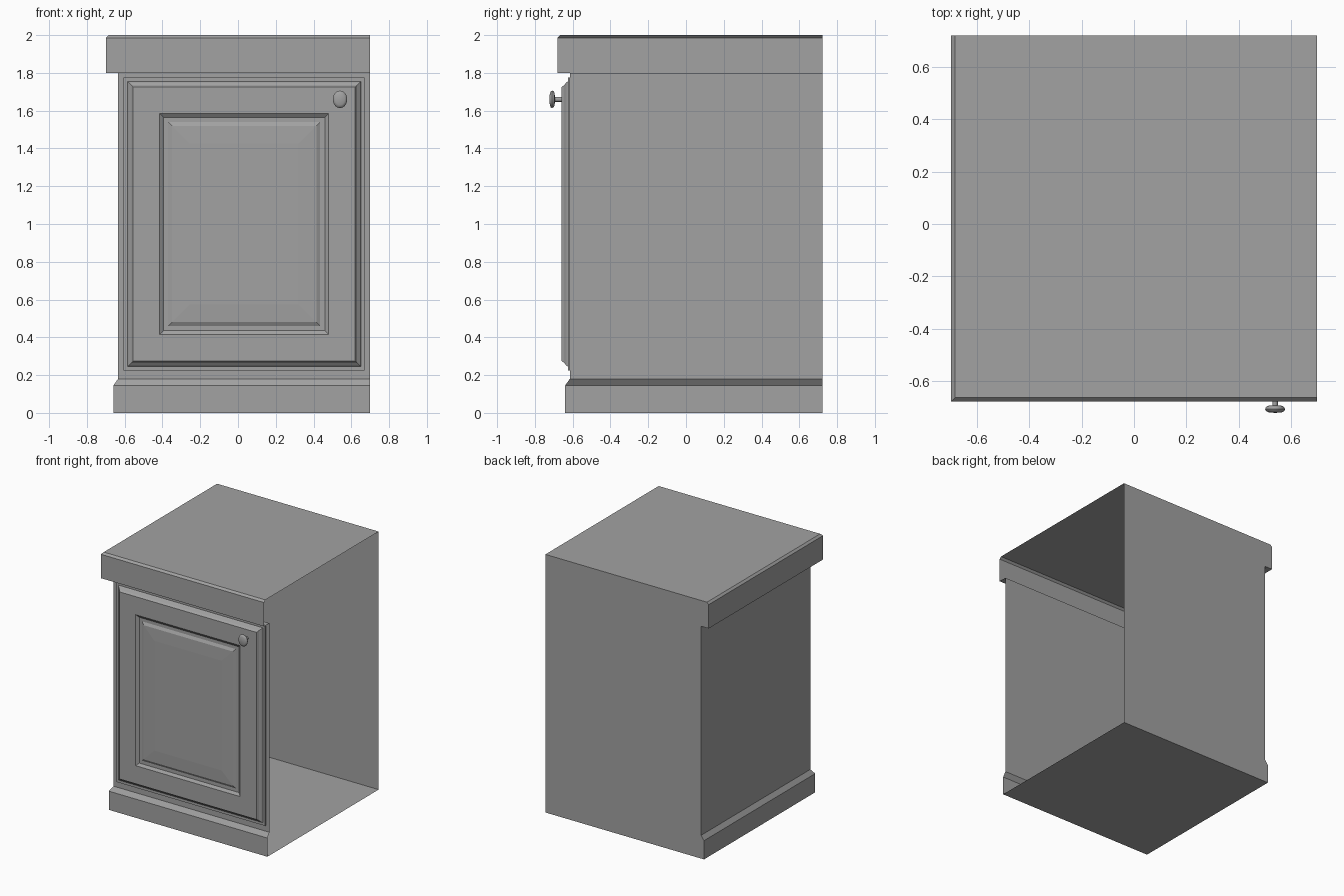
import bpy, bmesh, math
from mathutils import Vector

if "Cube" in bpy.data.objects:
    bpy.data.objects.remove(bpy.data.objects["Cube"], do_unlink=True)

grey = bpy.data.materials.new("plain grey")
grey.use_nodes = True
grey.diffuse_color = (0.36, 0.36, 0.36, 1)
grey.node_tree.nodes["Principled BSDF"].inputs["Base Color"].default_value = (0.36, 0.36, 0.36, 1)

WALL_X, WALL_Y = -0.635, -0.615   # left and front wall planes
RIGHT, BACK = 0.70, 0.722         # open right side and flat back

# Profiles: (outward offset from the wall, height)
PLINTH = [(0.025, 0), (0.025, 0.145), (0, 0.18)]
WALLS = [(0, 0.18), (0, 1.80)]
COUNTER = [(0, 1.80), (0.065, 1.80), (0.065, 1.985), (0.05, 2.0)]


def finish(name, bm):
    mesh = bpy.data.meshes.new(name)
    bm.to_mesh(mesh)
    bm.free()
    mesh.materials.append(grey)
    obj = bpy.data.objects.new(name, mesh)
    bpy.context.collection.objects.link(obj)
    return obj


def sweep(name, profile, cap=None):
    """Sweep a profile along the front, round the mitred corner, along the left side."""
    bm = bmesh.new()
    rows = []
    for o, z in profile:
        x, y = WALL_X - o, WALL_Y - o
        rows.append([bm.verts.new(p) for p in ((RIGHT, y, z), (x, y, z), (x, BACK, z))])
    for low, high in zip(rows, rows[1:]):
        for i in range(2):
            bm.faces.new((low[i], high[i], high[i + 1], low[i + 1]))
    if cap:
        row, z = (rows[-1], profile[-1][1]) if cap == "top" else (rows[0], profile[0][1])
        loop = [row[0], bm.verts.new((RIGHT, BACK, z)), row[2], row[1]]
        bm.faces.new(loop if cap == "top" else loop[::-1])
    return finish(name, bm)


# Cabinet shell, open on the right
sweep("plinth", PLINTH, "bottom")
sweep("cabinet_walls", WALLS)
sweep("countertop", COUNTER, "top")

# Flat back following the full side outline
bm = bmesh.new()
outline = [(WALL_X - o, z) for o, z in PLINTH + WALLS[1:] + COUNTER[1:]]
outline += [(RIGHT, 2.0), (RIGHT, 0)]
bm.faces.new([bm.verts.new((x, BACK, z)) for x, z in outline])
finish("back_panel", bm)

# Raised-panel door: concentric rectangles given as (inset, depth in front of the wall)
DOOR = [(0, 0), (0, 0.01), (0.02, 0.01), (0.025, 0.018), (0.04, 0.03), (0.05, 0.045),
        (0.19, 0.045), (0.21, 0.03), (0.235, 0.03), (0.255, 0.041), (0.35, 0.045)]
bm = bmesh.new()
rings = []
for inset, depth in DOOR:
    w, h = 0.6375 - inset, 0.775 - inset
    rings.append([bm.verts.new((0.0325 + sx * w, WALL_Y - depth, 1 + sz * h))
                  for sx, sz in ((-1, -1), (1, -1), (1, 1), (-1, 1))])
for outer, inner in zip(rings, rings[1:]):
    for i in range(4):
        j = (i + 1) % 4
        bm.faces.new((outer[i], outer[j], inner[j], inner[i]))
bm.faces.new(rings[-1])
finish("door", bm)

# Oval knob: turned profile (radius, distance out from the door)
KNOB = [(0.013, 0), (0.013, 0.034), (0.034, 0.036), (0.043, 0.042), (0.046, 0.049),
        (0.042, 0.056), (0.030, 0.061), (0, 0.063)]
bm = bmesh.new()
pts = [bm.verts.new((r, -d, 0)) for r, d in KNOB]
edges = [bm.edges.new(pair) for pair in zip(pts, pts[1:])]
bmesh.ops.spin(bm, geom=pts + edges, cent=(0, 0, 0), axis=Vector((0, 1, 0)),
               angle=math.tau, steps=24)
bmesh.ops.remove_doubles(bm, verts=bm.verts[:], dist=0.0005)
bmesh.ops.recalc_face_normals(bm, faces=bm.faces[:])
bm.normal_update()
if max(bm.faces, key=lambda f: -f.calc_center_median().y).normal.y > 0:
    bmesh.ops.reverse_faces(bm, faces=bm.faces[:])
knob = finish("door_knob", bm)
knob.location = (0.54, WALL_Y - 0.045, 1.66)
knob.scale = (0.83, 1, 1)
bpy.ops.object.select_all(action="DESELECT")
knob.select_set(True)
bpy.context.view_layer.objects.active = knob
bpy.ops.object.shade_smooth_by_angle(angle=math.radians(40))
